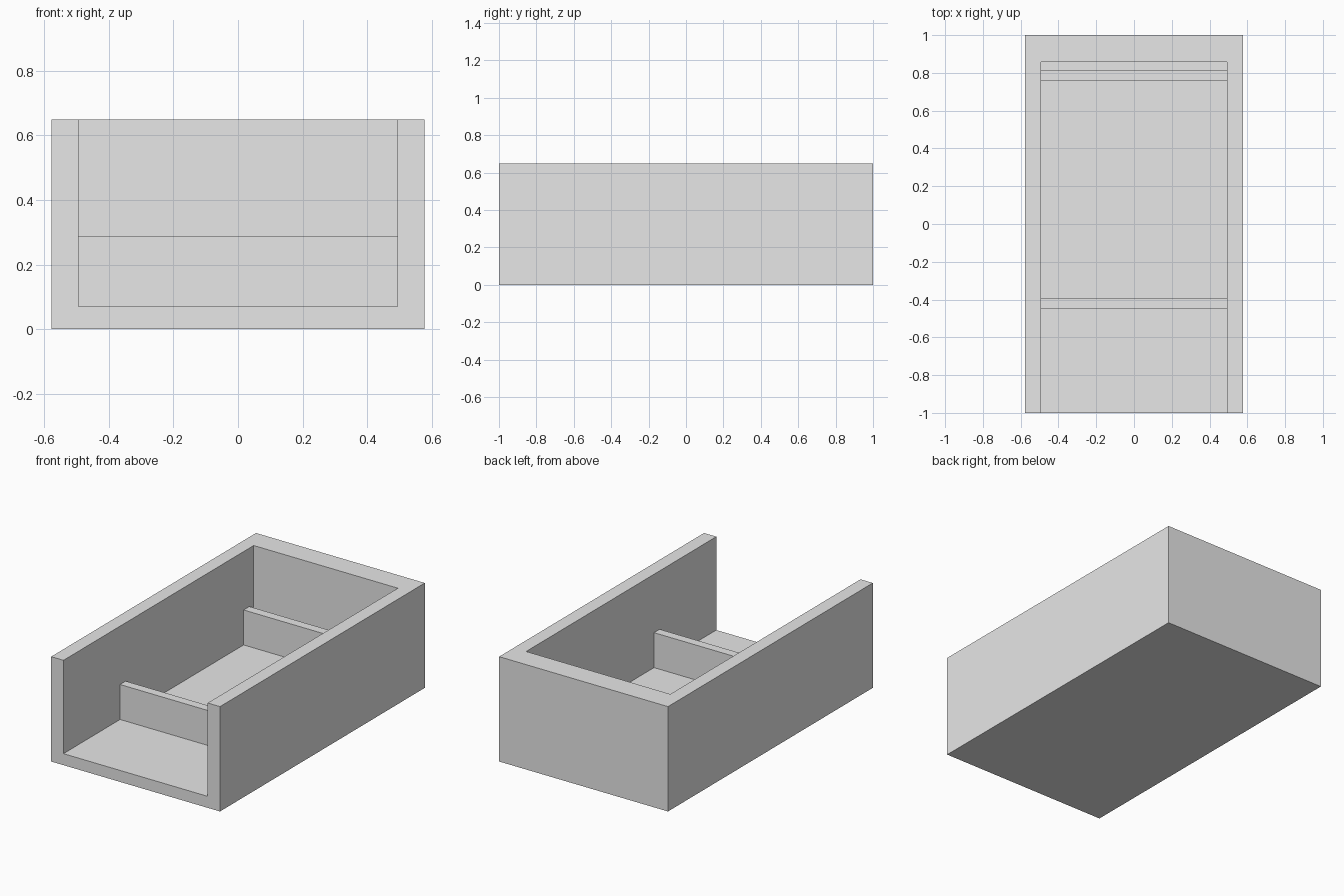
import bpy
import bmesh

cube = bpy.data.objects.get("Cube")
if cube:
    bpy.data.objects.remove(cube, do_unlink=True)

# Main dimensions
HALF_W, INNER_W = 0.577, 0.493
HALF_L, BACK_Y = 1.0, 0.857
HEIGHT, FLOOR, DIVIDER = 0.648, 0.071, 0.287

grey = bpy.data.materials.new("plain grey")
grey.use_nodes = True
grey.diffuse_color = (0.8, 0.8, 0.8, 1)
grey.node_tree.nodes["Principled BSDF"].inputs["Base Color"].default_value = grey.diffuse_color


def extrude_outline(name, outline, z0, z1):
    """Flat-shaded solid from a plan outline, raised from z0 to z1."""
    bm = bmesh.new()
    base = bm.faces.new([bm.verts.new((x, y, z0)) for x, y in outline])
    raised = bmesh.ops.extrude_face_region(bm, geom=[base], use_keep_orig=True)["geom"]
    top = [v for v in raised if isinstance(v, bmesh.types.BMVert)]
    bmesh.ops.translate(bm, verts=top, vec=(0, 0, z1 - z0))
    bmesh.ops.recalc_face_normals(bm, faces=bm.faces)
    mesh = bpy.data.meshes.new(name)
    bm.to_mesh(mesh)
    bm.free()
    mesh.materials.append(grey)
    obj = bpy.data.objects.new(name, mesh)
    bpy.context.collection.objects.link(obj)
    return obj


def rectangle(half_x, y0, y1):
    return [(-half_x, y0), (half_x, y0), (half_x, y1), (-half_x, y1)]


# Tray: a solid block with an open-fronted recess cut out of it
tray = extrude_outline("tray", rectangle(HALF_W, -HALF_L, HALF_L), 0, HEIGHT)
cutter = extrude_outline("recess_cutter", rectangle(INNER_W, -HALF_L - 0.2, BACK_Y),
                         FLOOR, HEIGHT + 0.2)
cutter.hide_render = True
cutter.hide_viewport = True
recess = tray.modifiers.new("recess", 'BOOLEAN')
recess.operation = 'DIFFERENCE'
recess.solver = 'EXACT'
recess.object = cutter

# Apply the cut and drop the cutter
graph = bpy.context.evaluated_depsgraph_get()
cut_mesh = bpy.data.meshes.new_from_object(tray.evaluated_get(graph))
tray.modifiers.clear()
tray.data = cut_mesh
bpy.data.objects.remove(cutter, do_unlink=True)

# Low cross walls standing on the floor
for name, y0, y1 in (("front_divider", -0.447, -0.392), ("back_divider", 0.759, 0.815)):
    extrude_outline(name, rectangle(INNER_W, y0, y1), FLOOR, DIVIDER)
